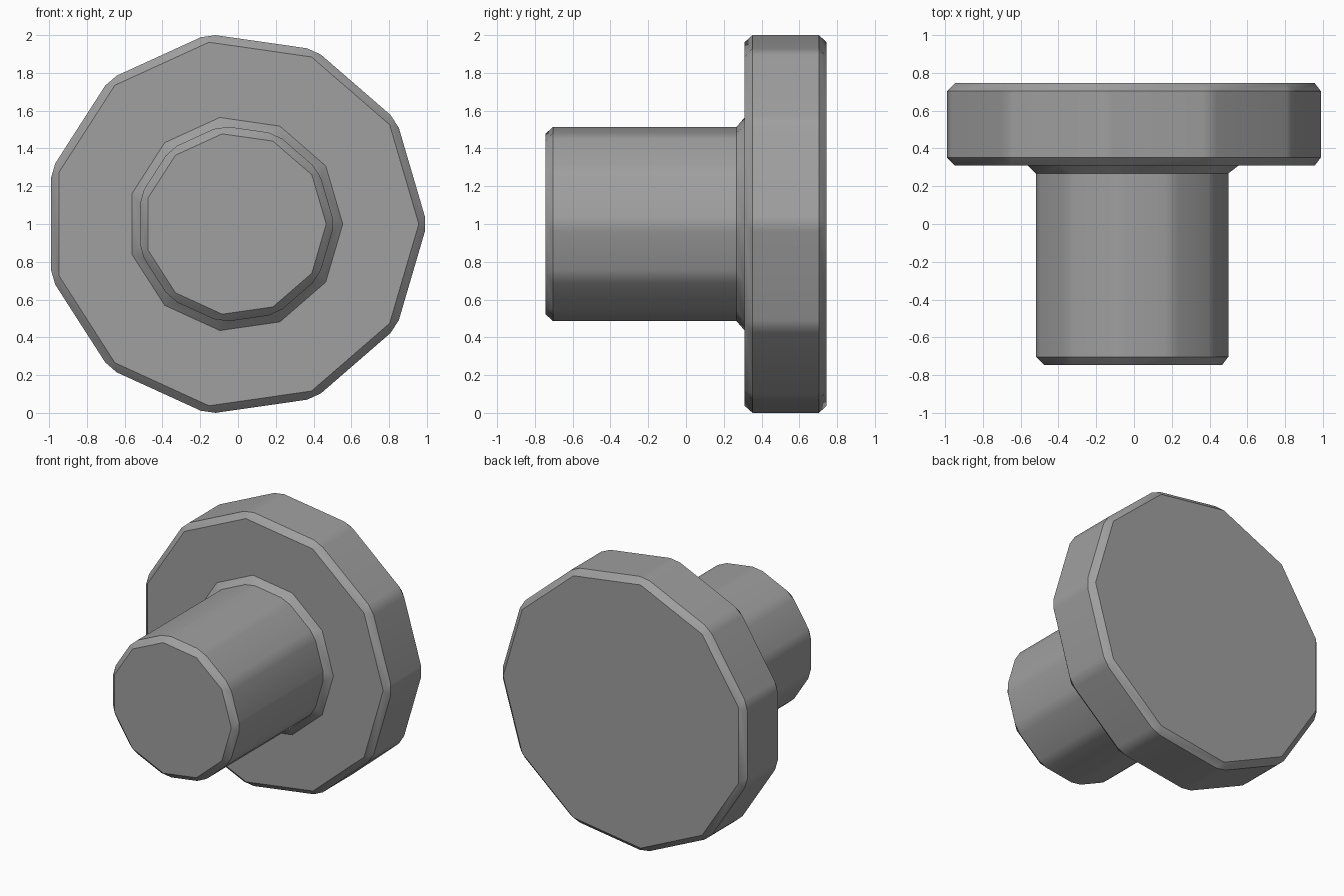
import bpy
import bmesh
import math

cube = bpy.data.objects.get("Cube")
if cube:
    bpy.data.objects.remove(cube, do_unlink=True)

SIDES = 11
CENTRE_X = -0.015
CENTRE_Z = 1.0
CHAMFER = 0.042
# (corner radius, y) from the stem tip to the back of the disc
PROFILE = [(0.526, -0.745), (0.526, 0.31), (1.016, 0.31), (1.016, 0.745)]

# Single flat colour
grey = bpy.data.materials.new("plain grey")
grey.use_nodes = True
colour = (0.35, 0.35, 0.35, 1.0)
grey.diffuse_color = colour
grey.node_tree.nodes["Principled BSDF"].inputs["Base Color"].default_value = colour


def ring(bm, radius, y):
    """Polygon of vertices around the y axis, one corner pointing to +x."""
    step = 2 * math.pi / SIDES
    return [bm.verts.new((CENTRE_X + radius * math.cos(i * step), y,
                          CENTRE_Z + radius * math.sin(i * step)))
            for i in range(SIDES)]


# Stem and disc as one stepped body
bm = bmesh.new()
rings = [ring(bm, r, y) for r, y in PROFILE]
for a, b in zip(rings, rings[1:]):
    for i in range(SIDES):
        j = (i + 1) % SIDES
        bm.faces.new((a[i], a[j], b[j], b[i]))
bm.faces.new(rings[0])
bm.faces.new(rings[-1])
bmesh.ops.recalc_face_normals(bm, faces=bm.faces[:])

# Chamfer every real edge, including the inner corner at the stem base
edges = [e for e in bm.edges if e.calc_face_angle(0) > math.radians(20)]
bmesh.ops.bevel(bm, geom=edges, offset=CHAMFER, offset_type='OFFSET',
                segments=1, profile=0.5, affect='EDGES', clamp_overlap=True)
bmesh.ops.recalc_face_normals(bm, faces=bm.faces[:])

mesh = bpy.data.meshes.new("stemmed_disc")
bm.to_mesh(mesh)
bm.free()
mesh.materials.append(grey)
body = bpy.data.objects.new("stemmed_disc", mesh)
bpy.context.collection.objects.link(body)

# Smooth around the sides, crisp at the chamfers
bpy.ops.object.select_all(action='DESELECT')
body.select_set(True)
bpy.context.view_layer.objects.active = body
bpy.ops.object.shade_smooth_by_angle(angle=math.radians(30))
weighted = body.modifiers.new("face_weighted_normals", 'WEIGHTED_NORMAL')
weighted.keep_sharp = True
